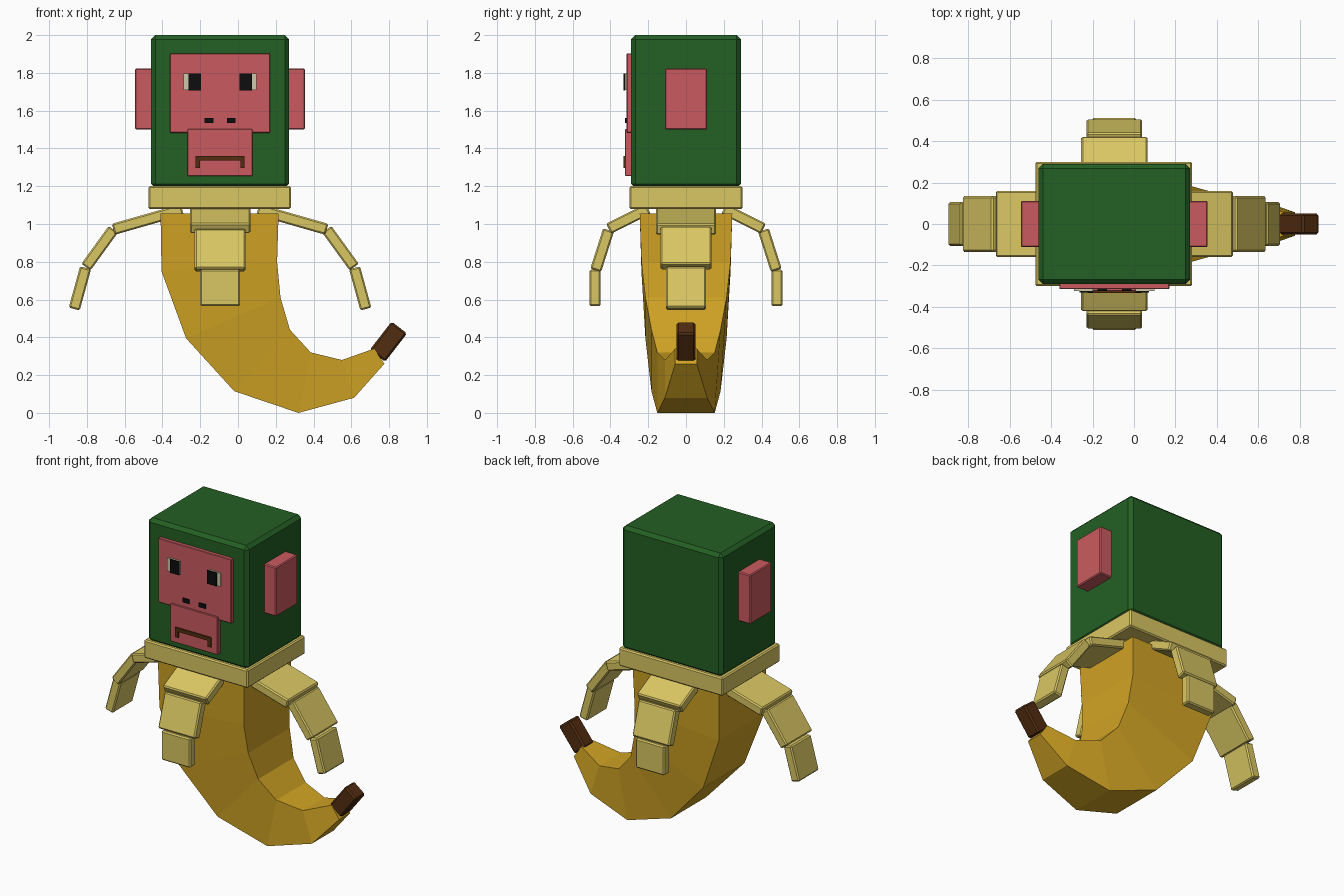
import bpy, bmesh, math
from mathutils import Matrix, Vector

old = bpy.data.objects.get("Cube")
if old:
    bpy.data.objects.remove(old)


def material(name, r, g, b):
    m = bpy.data.materials.new(name)
    m.use_nodes = True
    m.diffuse_color = (r, g, b, 1)
    bsdf = next(n for n in m.node_tree.nodes if n.type == 'BSDF_PRINCIPLED')
    bsdf.inputs["Base Color"].default_value = (r, g, b, 1)
    bsdf.inputs["Roughness"].default_value = 0.8
    return m


GREEN = material("green fur", 0.017, 0.116, 0.017)
PINK = material("pink skin", 0.59, 0.105, 0.115)
CREAM = material("cream peel", 0.70, 0.57, 0.125)
YELLOW = material("banana yellow", 0.64, 0.37, 0.018)
BROWN = material("dark brown", 0.085, 0.026, 0.005)
WHITE = material("eye white", 0.62, 0.58, 0.40)
BLACK = material("black", 0.004, 0.004, 0.004)

CX = -0.095  # centre line of the head


def finish(name, bm, mat, bevel=0):
    bmesh.ops.recalc_face_normals(bm, faces=bm.faces[:])
    mesh = bpy.data.meshes.new(name)
    bm.to_mesh(mesh)
    bm.free()
    mesh.materials.append(mat)
    ob = bpy.data.objects.new(name, mesh)
    bpy.context.collection.objects.link(ob)
    if bevel:
        mod = ob.modifiers.new("edge chamfer", 'BEVEL')
        mod.width = bevel
        mod.segments = 1
    return ob


def box(name, x, y, z, mat, bevel=0):
    """Box from (low, high) ranges on each axis."""
    bm = bmesh.new()
    centre = Vector([sum(r) / 2 for r in (x, y, z)])
    size = [r[1] - r[0] for r in (x, y, z)]
    bmesh.ops.create_cube(bm, size=1, matrix=Matrix.Translation(centre) @ Matrix.Diagonal((*size, 1)))
    return finish(name, bm, mat, bevel)


def slab(name, start, end, width, thick, mat, bevel, turn=0, origin=0):
    """Box along a line in the radial (r, z) plane, turned about a vertical axis."""
    a, b = Vector((start[0], 0, start[1])), Vector((end[0], 0, end[1]))
    d = b - a
    frame = (Matrix.Translation((origin, 0, 0)) @ Matrix.Rotation(turn, 4, 'Z')
             @ Matrix.Translation((a + b) / 2)
             @ d.to_track_quat('X', 'Z').to_matrix().to_4x4()
             @ Matrix.Diagonal((d.length, width, thick, 1)))
    bm = bmesh.new()
    bmesh.ops.create_cube(bm, size=1, matrix=frame)
    return finish(name, bm, mat, bevel)


# Head, collar and ears
box("head", (-0.46, 0.27), (-0.29, 0.29), (1.19, 2.0), GREEN, 0.022)
box("collar", (-0.475, 0.28), (-0.3, 0.3), (1.08, 1.2), CREAM, 0.008)
box("right_ear", (-0.545, -0.45), (-0.112, 0.112), (1.5, 1.823), PINK, 0.006)
box("left_ear", (0.26, 0.355), (-0.112, 0.112), (1.5, 1.823), PINK, 0.006)

# Face and muzzle
box("face", (-0.36, 0.17), (-0.314, -0.28), (1.483, 1.903), PINK, 0.003)
box("muzzle", (-0.267, 0.077), (-0.323, -0.28), (1.255, 1.503), PINK, 0.003)

# Eyes and nostrils, mirrored about the centre line
for side, s in (("right", -1), ("left", 1)):
    def span(a, b):
        return tuple(sorted((CX + s * a, CX + s * b)))
    box(side + "_eye", span(0.102, 0.193), (-0.323, -0.314), (1.71, 1.797), WHITE)
    box(side + "_pupil", span(0.102, 0.168), (-0.331, -0.323), (1.708, 1.796), BLACK)
    box(side + "_nostril", span(0.036, 0.082), (-0.323, -0.314), (1.534, 1.561), BLACK)
    box(side + "_mouth_corner", span(0.107, 0.13), (-0.332, -0.323), (1.296, 1.336), BROWN)
box("mouth", (CX - 0.13, CX + 0.13), (-0.332, -0.323), (1.336, 1.36), BROWN)

# Four drooping peel strips, each made of three slabs
side_path = [((0.2, 1.076), (0.565, 0.972)), ((0.565, 0.972), (0.71, 0.772)), ((0.712, 0.768), (0.772, 0.55))]
front_path = [((0.2, 1.08), (0.41, 0.975)), ((0.41, 0.968), (0.478, 0.755)), ((0.482, 0.758), (0.482, 0.565))]
strips = (("left", 0, side_path, CX), ("right", math.pi, side_path, CX),
          ("back", math.pi / 2, front_path, CX), ("front", -math.pi / 2, front_path, CX))
for label, turn, path, origin in strips:
    for part, (start, end), width in zip(("upper", "middle", "lower"), path, (0.32, 0.268, 0.21)):
        slab(f"{label}_peel_{part}", start, end, width, 0.06, CREAM, 0.008, turn, origin)

# Curved banana body: rings of outer point, inner point and half width
rings = [((-0.41, 1.055), (0.215, 1.055), 0.245),
         ((-0.405, 0.75), (0.207, 0.80), 0.236),
         ((-0.275, 0.395), (0.225, 0.61), 0.215),
         ((-0.02, 0.115), (0.275, 0.44), 0.183),
         ((0.32, 0.0), (0.385, 0.32), 0.152),
         ((0.615, 0.08), (0.55, 0.28), 0.112),
         ((0.775, 0.26), (0.72, 0.34), 0.057)]
bm = bmesh.new()
loops = [[bm.verts.new((p[0], w * s, p[1])) for p, s in ((o, -1), (i, -1), (i, 1), (o, 1))]
         for o, i, w in rings]
for a, b in zip(loops, loops[1:]):
    for k in range(4):
        n = (k + 1) % 4
        bm.faces.new((a[k], a[n], b[n], b[k]))
bm.faces.new(loops[0])
bm.faces.new(loops[-1])
finish("banana_body", bm, YELLOW)

# Stem at the tip
slab("banana_stem", (0.738, 0.302), (0.854, 0.452), 0.1, 0.103, BROWN, 0.01)
